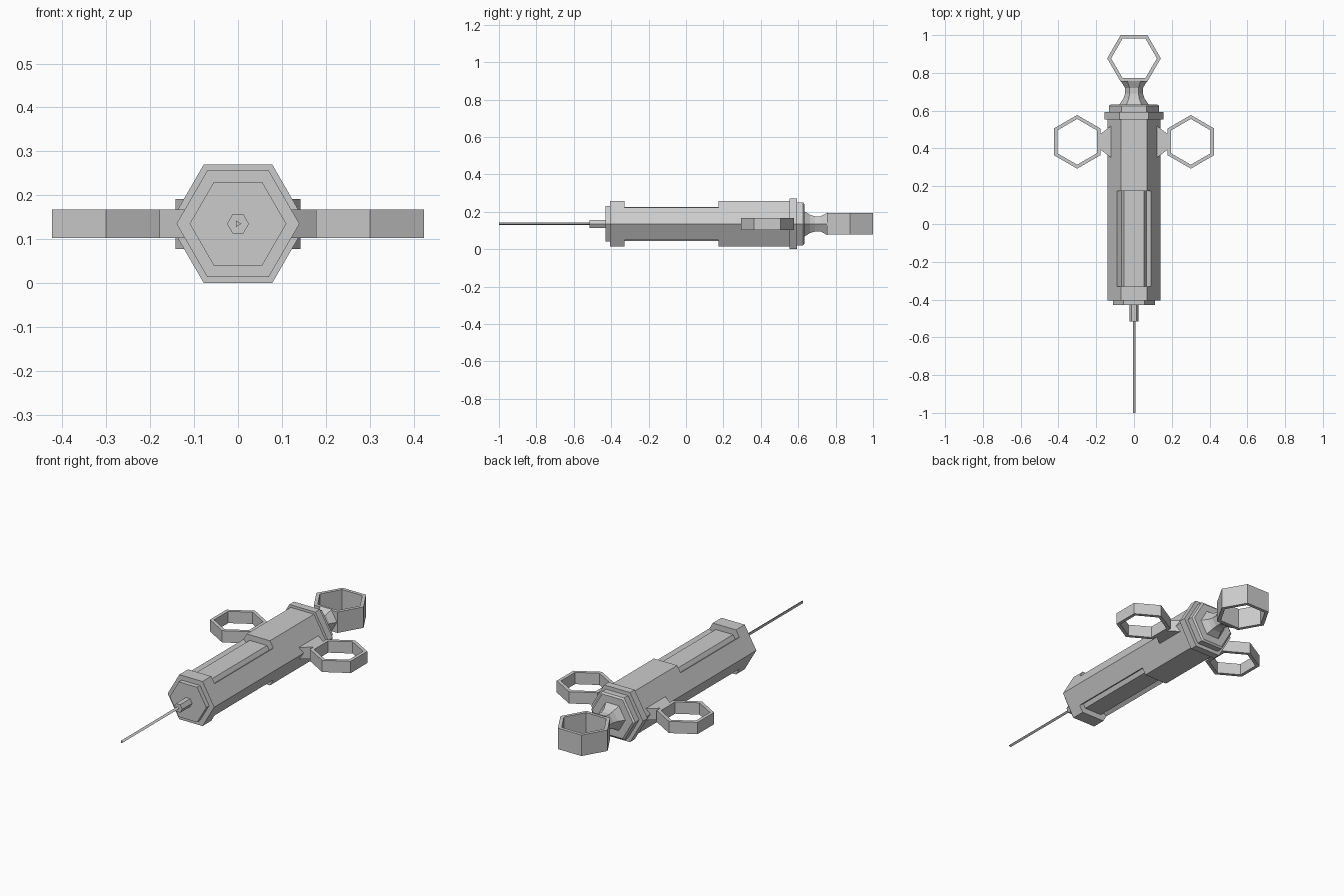
import bpy
from math import cos, sin, pi

if "Cube" in bpy.data.objects:
    bpy.data.objects.remove(bpy.data.objects["Cube"])

ZC = 0.135  # height of the long axis


def make(name, verts, faces):
    me = bpy.data.meshes.new(name)
    me.from_pydata(verts, [], faces)
    me.update()
    ob = bpy.data.objects.new(name, me)
    bpy.context.collection.objects.link(ob)
    # consistent outward normals
    import bmesh
    bm = bmesh.new()
    bm.from_mesh(me)
    bmesh.ops.recalc_face_normals(bm, faces=bm.faces)
    bm.to_mesh(me)
    bm.free()
    return ob


def lathe(name, profile, n=6):
    """Closed n-sided solid along y from (y, radius) pairs."""
    verts = [(r * cos(2 * pi * i / n), y, ZC + r * sin(2 * pi * i / n))
             for y, r in profile for i in range(n)]
    faces = [(k * n + i, k * n + (i + 1) % n, (k + 1) * n + (i + 1) % n, (k + 1) * n + i)
             for k in range(len(profile) - 1) for i in range(n)]
    last = (len(profile) - 1) * n
    faces += [tuple(range(n)), tuple(range(last, last + n))]
    return make(name, verts, faces)


def prism(name, low, high):
    """Solid between two matching outlines; side walls and caps."""
    n = len(low)
    faces = [(i, (i + 1) % n, n + (i + 1) % n, n + i) for i in range(n)]
    faces += [tuple(range(n)), tuple(range(n, 2 * n))]
    return make(name, low + high, faces)


def finger_ring(name, cx, cy, half_h, start, r_out=0.142, r_in=0.121):
    """Hexagonal ring with a vertical hole."""
    verts = [(cx + r * cos(start + i * pi / 3), cy + r * sin(start + i * pi / 3), ZC + z)
             for r, z in ((r_out, -half_h), (r_out, half_h), (r_in, half_h), (r_in, -half_h))
             for i in range(6)]
    faces = [(k * 6 + i, k * 6 + (i + 1) % 6, (k + 1) % 4 * 6 + (i + 1) % 6, (k + 1) % 4 * 6 + i)
             for k in range(4) for i in range(6)]
    return make(name, verts, faces)


# barrel: solid front and rear sleeves, inner tube seen through the windows
lathe("front_sleeve", [(-0.405, 0.14), (-0.33, 0.14)])
lathe("rear_sleeve", [(0.175, 0.14), (0.555, 0.14)])
lathe("inner_tube", [(-0.335, 0.105), (0.18, 0.105)])

# end caps, hub, needle
lathe("front_cap", [(-0.43, 0.11), (-0.40, 0.11)])
lathe("needle_hub", [(-0.515, 0.025), (-0.425, 0.025)])
lathe("needle", [(-1.0, 0.008), (-0.51, 0.008)], 3)
lathe("rear_flange", [(0.553, 0.156), (0.593, 0.156)])
lathe("rear_cap", [(0.59, 0.133), (0.626, 0.133), (0.633, 0.122)])

# plunger neck and thumb ring
lathe("plunger_neck", [(0.63, 0.08), (0.664, 0.056), (0.69, 0.047),
                       (0.72, 0.047), (0.757, 0.07)])
finger_ring("thumb_ring", 0, 0.877, 0.057, 0)

# mirrored side parts: window rails, ring brackets, finger rings
rail = [(0.09, 0.0866), (0.14, 0), (0.09, -0.0866),
        (0.065, -0.0693), (0.105, 0), (0.065, 0.0693)]
bracket = [(0.12, 0.35), (0.18, 0.395), (0.18, 0.475), (0.12, 0.52)]
for side, s in (("right", 1), ("left", -1)):
    prism(f"window_rail_{side}",
          [(s * x, -0.33, ZC + z) for x, z in rail],
          [(s * x, 0.175, ZC + z) for x, z in rail])
    prism(f"ring_bracket_{side}",
          [(s * x, y, ZC - 0.032) for x, y in bracket],
          [(s * x, y, ZC + 0.032) for x, y in bracket])
    finger_ring(f"finger_ring_{side}", s * 0.301, 0.435, 0.032, pi / 6)
